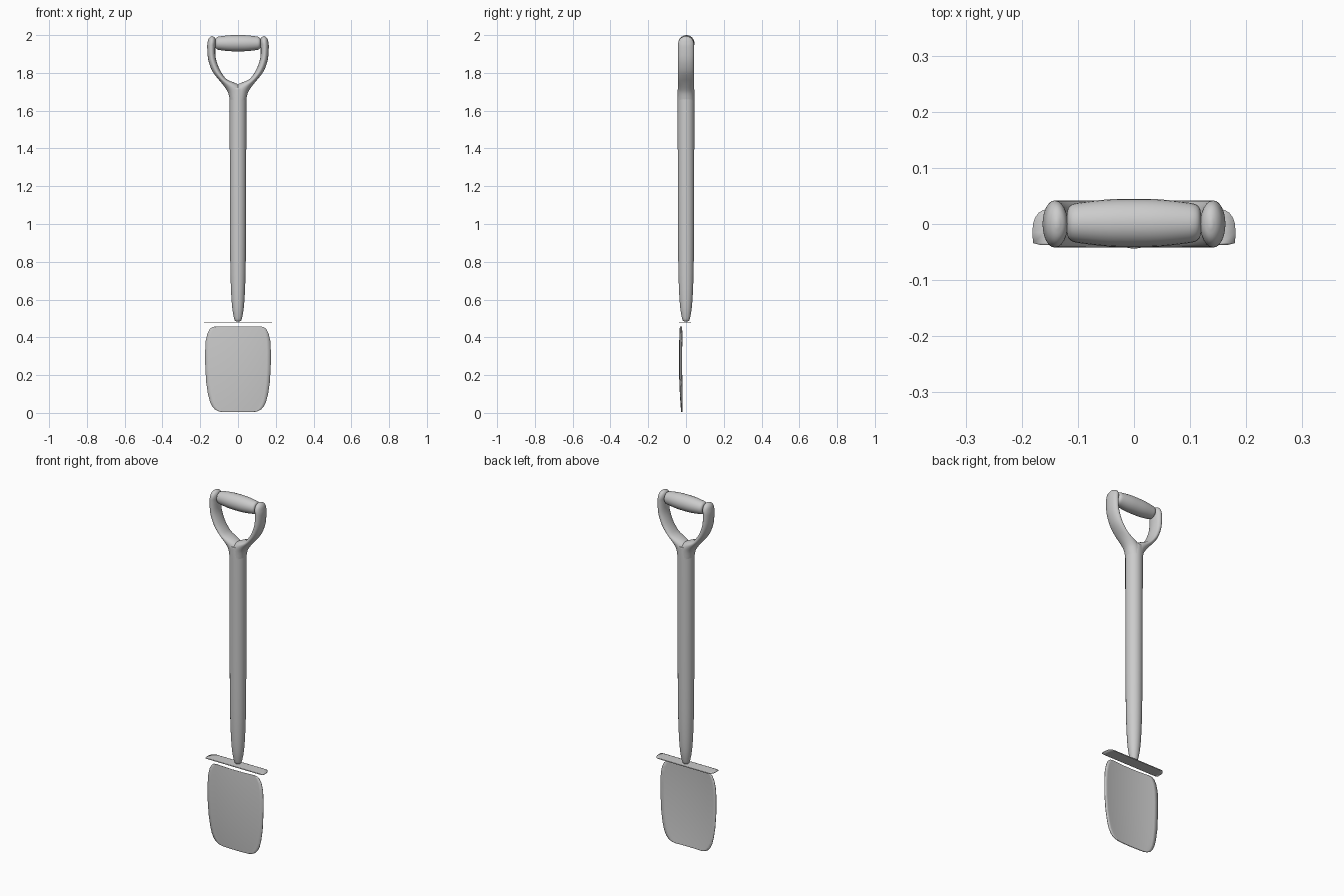
import bpy
import math
from mathutils import Vector

cube = bpy.data.objects.get("Cube")
if cube:
    bpy.data.objects.remove(cube, do_unlink=True)

grey = bpy.data.materials.new("plain_grey")
grey.use_nodes = True
COLOUR = (0.6, 0.6, 0.6, 1)
grey.diffuse_color = COLOUR
grey.node_tree.nodes["Principled BSDF"].inputs["Base Color"].default_value = COLOUR


def make(name, verts, faces, angle=50):
    mesh = bpy.data.meshes.new(name)
    mesh.from_pydata(verts, [], faces)
    mesh.materials.append(grey)
    obj = bpy.data.objects.new(name, mesh)
    bpy.context.collection.objects.link(obj)
    bpy.ops.object.select_all(action="DESELECT")
    obj.select_set(True)
    bpy.context.view_layer.objects.active = obj
    bpy.ops.object.mode_set(mode="EDIT")
    bpy.ops.mesh.select_all(action="SELECT")
    bpy.ops.mesh.normals_make_consistent(inside=False)
    bpy.ops.object.mode_set(mode="OBJECT")
    bpy.ops.object.shade_smooth_by_angle(angle=math.radians(angle))
    return obj


def smooth(rows, steps):
    """Catmull-Rom interpolation through tuples of numbers."""
    pts = [Vector(r) for r in rows]
    pts = [pts[0]] + pts + [pts[-1]]
    out = []
    for a, b, c, d in zip(pts, pts[1:], pts[2:], pts[3:]):
        for i in range(steps):
            t = i / steps
            out.append(b + (c - a) * t / 2
                       + (a * 2 - b * 5 + c * 4 - d) * t * t / 2
                       + (b * 3 - a - c * 3 + d) * t ** 3 / 2)
    return out + [pts[-1]]


def loft(name, rows, steps=3, sides=24, y=0):
    """Elliptical tube; each row is (x1, z1, x2, z2, depth) for one section."""
    verts, faces = [], []
    rings = smooth(rows, steps)
    for x1, z1, x2, z2, depth in rings:
        for k in range(sides):
            a = math.tau * k / sides
            c, s = math.cos(a) / 2, math.sin(a)
            verts.append(((x1 + x2) / 2 + (x2 - x1) * c, y + depth * s,
                          (z1 + z2) / 2 + (z2 - z1) * c))
    for r in range(len(rings) - 1):
        for k in range(sides):
            a, b = r * sides + k, r * sides + (k + 1) % sides
            faces.append((a, b, b + sides, a + sides))
    faces.append(tuple(range(sides)))
    faces.append(tuple(range(len(verts) - sides, len(verts))))
    return make(name, verts, faces)


def sheet(name, rows, place, thickness, columns=16):
    """Thin sheet; each row is (height, half width), placed by a function."""
    verts, faces = [], []
    n = columns + 1
    for v, half in rows:
        verts += [place(half * (2 * k / columns - 1), v) for k in range(n)]
    for r in range(len(rows) - 1):
        for k in range(columns):
            a = r * n + k
            faces.append((a, a + 1, a + n + 1, a + n))
    obj = make(name, verts, faces, 40)
    solid = obj.modifiers.new("thickness", "SOLIDIFY")
    solid.thickness = thickness
    solid.offset = 0
    return obj


# Tapered round shaft
shaft = [(0.483, 0.008), (0.49, 0.017), (0.51, 0.023), (0.56, 0.031),
         (0.65, 0.037), (0.8, 0.041), (1.1, 0.043), (1.65, 0.044), (1.72, 0.043)]
loft("shaft", [(-r, z, r, z, r) for z, r in shaft])

# Curved fork arms, inner point to outer point
arm = [(-0.03, 1.66, 0.042, 1.65, 0.042), (-0.025, 1.715, 0.05, 1.688, 0.042),
       (0.005, 1.742, 0.063, 1.714, 0.042), (0.053, 1.762, 0.09, 1.75, 0.042),
       (0.078, 1.787, 0.113, 1.777, 0.042), (0.1, 1.825, 0.138, 1.813, 0.042),
       (0.118, 1.88, 0.158, 1.87, 0.042), (0.12, 1.935, 0.163, 1.935, 0.042),
       (0.118, 1.96, 0.161, 1.96, 0.041), (0.119, 1.977, 0.157, 1.978, 0.034),
       (0.124, 1.988, 0.149, 1.989, 0.022), (0.134, 1.994, 0.14, 1.994, 0.006)]
for side, sign in (("left", 1), ("right", -1)):
    loft("fork_arm_" + side,
         [(sign * a, b, sign * c, d, e) for a, b, c, d, e in arm])

# Barrel-shaped grip
barrel = [(0.12, 0.008), (0.118, 0.024), (0.11, 0.033), (0.09, 0.037), (0.045, 0.042)]
profile = [(-x, r) for x, r in barrel] + [(0, 0.043)] + [(x, r) for x, r in reversed(barrel)]
loft("grip", [(x, 1.957 - r, x, 1.957 + r, r) for x, r in profile], y=0.002)

# Flat foot rest
rest = [(-0.037, 0.168), (-0.034, 0.18), (-0.015, 0.181), (0, 0.18),
        (0.012, 0.176), (0.02, 0.17), (0.025, 0.162), (0.027, 0.15)]
sheet("foot_rest", rest, lambda x, v: (x, v, 0.48), 0.004)

# Slightly dished blade with rounded corners
outline = [(0.004, 0.08), (0.008, 0.102), (0.018, 0.122), (0.035, 0.137),
           (0.06, 0.149), (0.1, 0.159), (0.16, 0.168), (0.24, 0.173),
           (0.32, 0.174), (0.38, 0.171), (0.42, 0.162), (0.443, 0.15),
           (0.454, 0.137), (0.458, 0.115)]


def dish(x, z):
    lower = max(0, (0.28 - z) / 0.28)
    upper = max(0, (z - 0.28) / 0.18)
    y = -0.036 + 0.014 * (x / 0.174) ** 2 + 0.012 * lower ** 2 + 0.005 * upper ** 2
    return (x, min(y, -0.02), z)


sheet("blade", outline, dish, 0.003)
